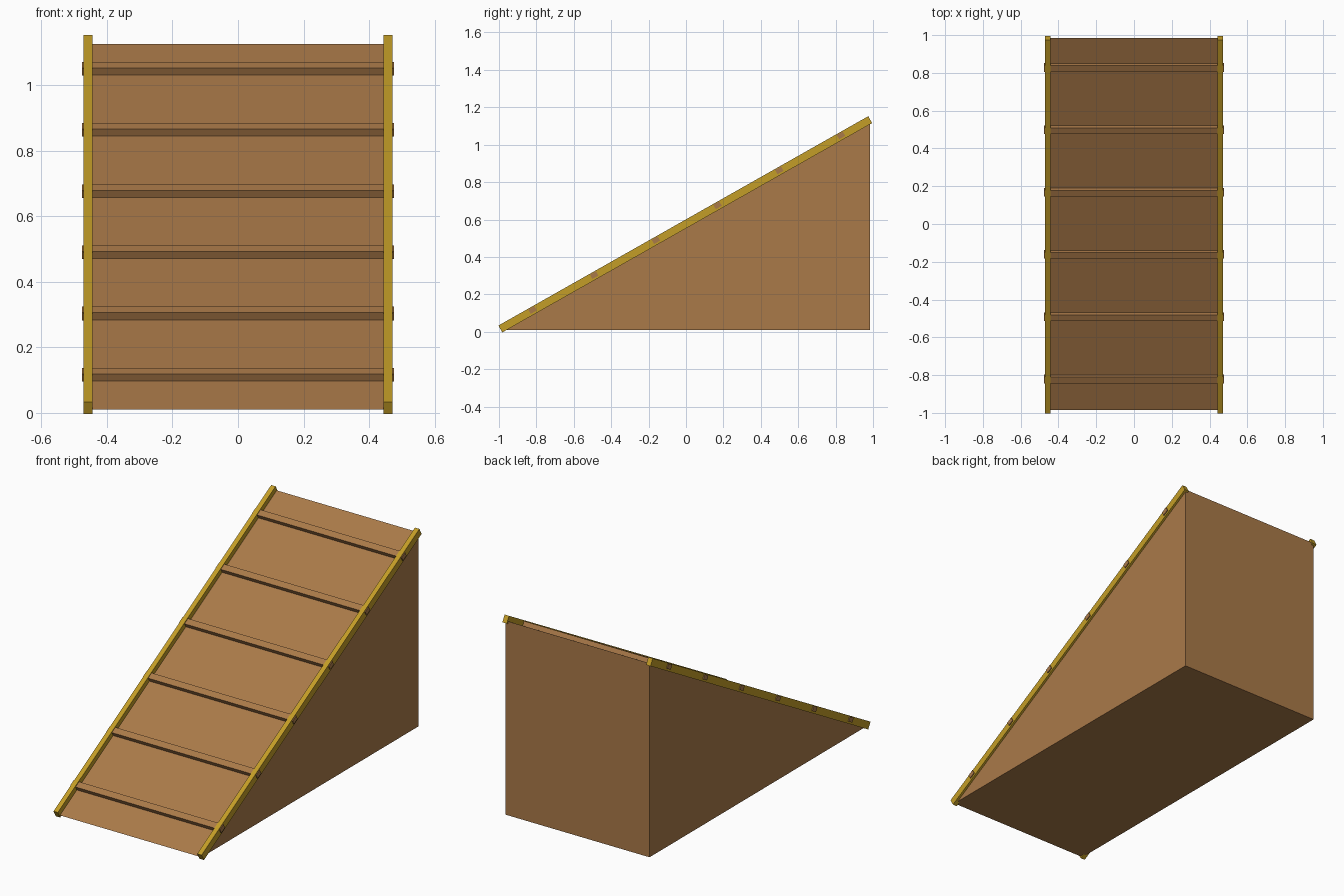
import bpy, bmesh, math
from mathutils import Matrix, Vector

cube = bpy.data.objects.get("Cube")
if cube:
    bpy.data.objects.remove(cube, do_unlink=True)


def material(name, rgb):
    m = bpy.data.materials.new(name)
    m.use_nodes = True
    m.diffuse_color = (*rgb, 1)
    m.node_tree.nodes["Principled BSDF"].inputs["Base Color"].default_value = (*rgb, 1)
    return m


wood = material("brown wood", (0.40, 0.193, 0.066))
paint = material("yellow paint", (0.55, 0.34, 0.02))


def finish(name, bm, mat):
    bmesh.ops.recalc_face_normals(bm, faces=bm.faces)
    mesh = bpy.data.meshes.new(name)
    bm.to_mesh(mesh)
    bm.free()
    mesh.materials.append(mat)
    obj = bpy.data.objects.new(name, mesh)
    bpy.context.collection.objects.link(obj)
    return obj


# Ramp frame: y runs up the slope, z stands off the sloped surface
FRONT, BACK, BASE, TOP = -0.985, 0.985, 0.01, 1.125
angle = math.atan2(TOP - BASE, BACK - FRONT)
ramp = Matrix.Translation((0, 0, (BASE + TOP) / 2)) @ Matrix.Rotation(angle, 4, 'X')


def ramp_box(name, center, size, mat):
    bm = bmesh.new()
    bmesh.ops.create_cube(bm, size=1)
    bm.transform(ramp @ Matrix.Translation(center) @ Matrix.Diagonal((*size, 1)))
    return finish(name, bm, mat)


# Solid wedge body: side triangle extruded across the width
HALF = 0.458
bm = bmesh.new()
side = [bm.verts.new((-HALF, y, z)) for y, z in ((FRONT, BASE), (BACK, BASE), (BACK, TOP))]
face = bm.faces.new(side)
extruded = bmesh.ops.extrude_face_region(bm, geom=[face])["geom"]
new_verts = [v for v in extruded if isinstance(v, bmesh.types.BMVert)]
bmesh.ops.translate(bm, verts=new_verts, vec=Vector((2 * HALF, 0, 0)))
finish("ramp_body", bm, wood)

# Side rails along both edges of the slope
for label, sign in (("left", 1), ("right", -1)):
    ramp_box(label + "_rail", (sign * 0.457, 0, 0.008), (0.028, 2.272, 0.042), paint)

# Six cross battens whose ends poke through the rails
for i in range(6):
    ramp_box(f"batten_{i + 1}", (0, (i - 2.5) * 0.379 + 0.011, 0.0115),
             (0.952, 0.037, 0.027), wood)
